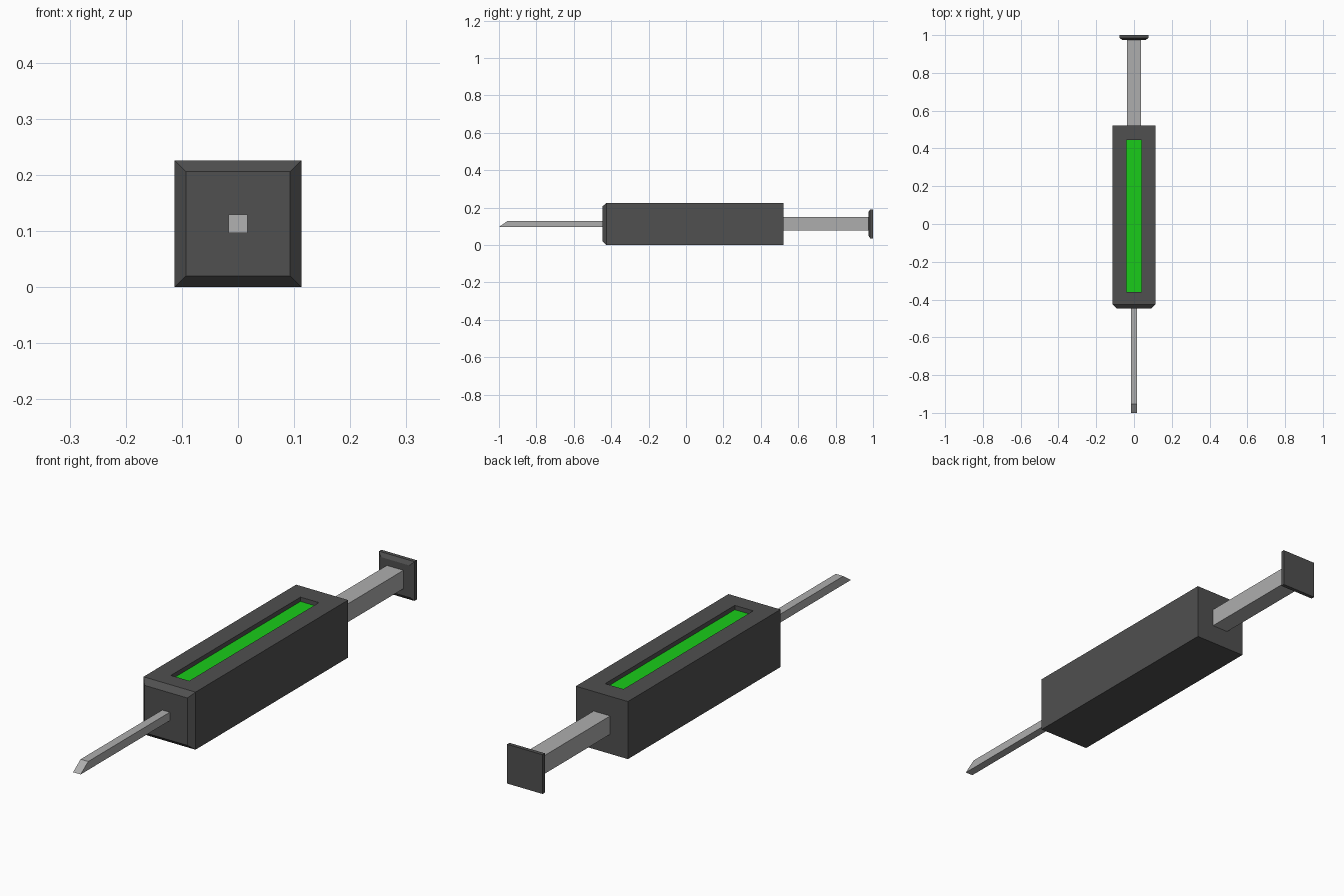
import bpy, bmesh

if "Cube" in bpy.data.objects:
    bpy.data.objects.remove(bpy.data.objects["Cube"])

ZC = 0.113  # height of the syringe axis


def material(name, rgb):
    m = bpy.data.materials.new(name)
    m.diffuse_color = (*rgb, 1)
    m.use_nodes = True
    m.node_tree.nodes["Principled BSDF"].inputs["Base Color"].default_value = m.diffuse_color
    return m


dark = material("dark_casing", (0.08, 0.08, 0.08))
metal = material("light_metal", (0.42, 0.42, 0.42))
green = material("green_fluid", (0.01, 0.6, 0.01))


def finish(name, bm, *mats):
    bmesh.ops.recalc_face_normals(bm, faces=bm.faces)
    me = bpy.data.meshes.new(name)
    bm.to_mesh(me)
    bm.free()
    for m in mats:
        me.materials.append(m)
    ob = bpy.data.objects.new(name, me)
    bpy.context.collection.objects.link(ob)
    return ob


def square_loft(sections):
    """Closed square bar along y from (y, half_width) sections."""
    bm = bmesh.new()
    rings = [[bm.verts.new((sx * h, y, ZC + sz * h))
              for sx, sz in ((-1, -1), (1, -1), (1, 1), (-1, 1))]
             for y, h in sections]
    for a, b in zip(rings, rings[1:]):
        for i in range(4):
            j = (i + 1) % 4
            bm.faces.new((a[i], a[j], b[j], b[i]))
    bm.faces.new(rings[0])
    bm.faces.new(rings[-1])
    return bm


# Barrel with bevelled front and a recessed window in the top face
bm = square_loft([(-0.447, 0.093), (-0.425, 0.113), (0.522, 0.113)])
bm.normal_update()
bmesh.ops.recalc_face_normals(bm, faces=bm.faces)
top = max(bm.faces, key=lambda f: f.calc_center_median().z)
bmesh.ops.inset_region(bm, faces=[top], thickness=0.03)
for v in top.verts:
    v.co.x = 0.04 if v.co.x > 0 else -0.04
    v.co.y = 0.445 if v.co.y > 0 else -0.36
floor = bmesh.ops.extrude_discrete_faces(bm, faces=[top])["faces"][0]
for v in floor.verts:
    v.co.z -= 0.017
floor.material_index = 1
finish("barrel", bm, dark, green)

# Needle with a slanted tip
bm = square_loft([(-1.0, 0.0165), (-0.44, 0.0165)])
for v in bm.verts:
    if v.co.y < -0.9 and v.co.z > ZC:
        v.co.y = -0.953
finish("needle", bm, metal)

# Plunger rod and thumb plate
finish("plunger_rod", square_loft([(0.51, 0.036), (0.98, 0.036)]), metal)
finish("thumb_plate", square_loft([(0.975, 0.062), (0.985, 0.077), (1.0, 0.077)]), dark)
